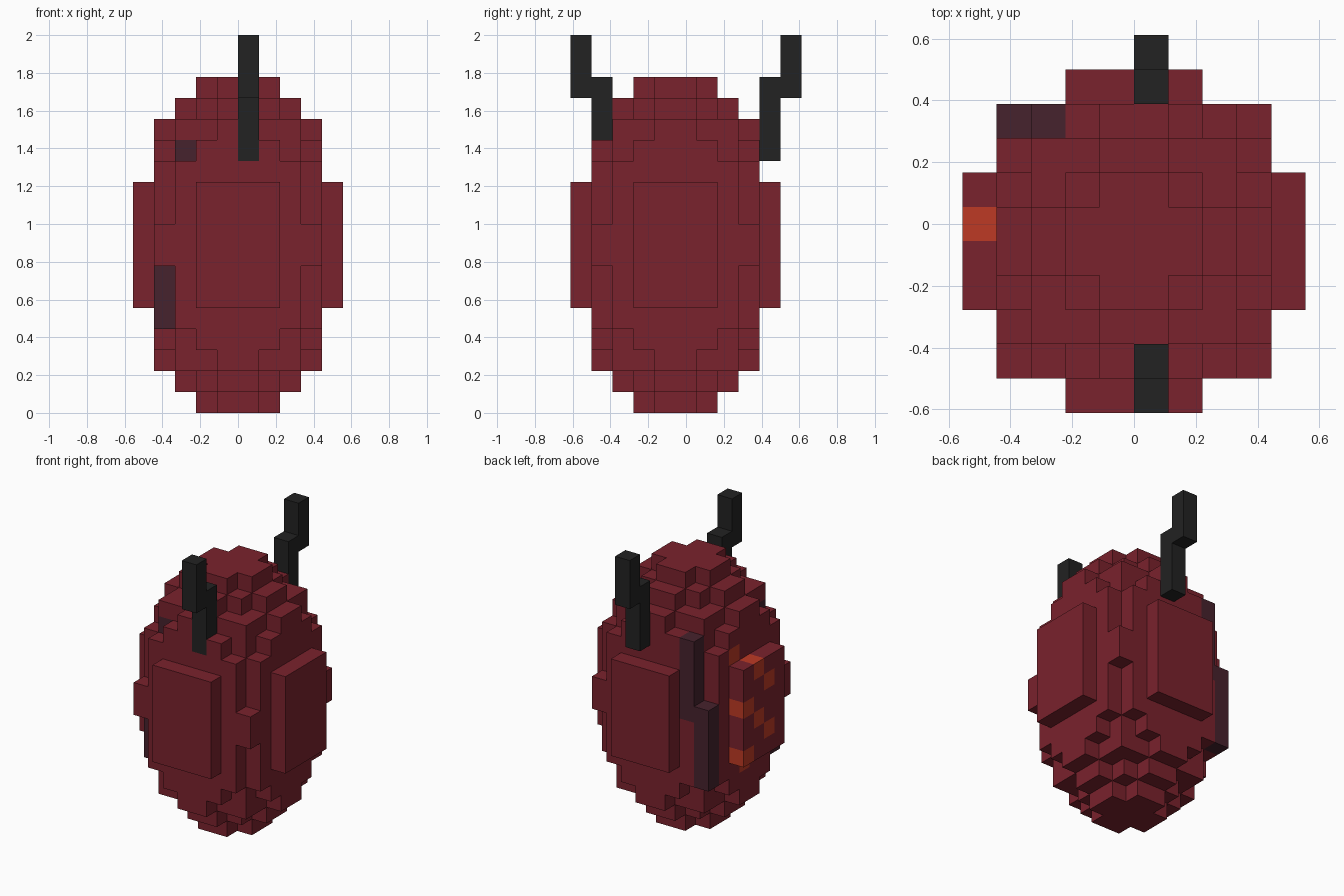
import bpy
import bmesh
from mathutils import Vector

cube = bpy.data.objects.get("Cube")
if cube:
    bpy.data.objects.remove(cube, do_unlink=True)

S = 1 / 9          # edge of one block
Y_OFF = -S / 2     # the egg sits half a block towards the front


def material(name, rgb):
    m = bpy.data.materials.new(name)
    m.use_nodes = True
    m.diffuse_color = (*rgb, 1)
    bsdf = m.node_tree.nodes["Principled BSDF"]
    bsdf.inputs["Base Color"].default_value = (*rgb, 1)
    bsdf.inputs["Roughness"].default_value = 0.9
    return m


RED = material("dark red", (0.195, 0.016, 0.026))
PURPLE = material("dusky purple", (0.061, 0.016, 0.026))
ORANGE = material("ember orange", (0.515, 0.042, 0.018))
BLACK = material("charcoal", (0.016, 0.016, 0.016))

# For each of the six directions: the four corners of that block face
SIDES = {
    (1, 0, 0): [(1, 0, 0), (1, 1, 0), (1, 1, 1), (1, 0, 1)],
    (-1, 0, 0): [(0, 1, 0), (0, 0, 0), (0, 0, 1), (0, 1, 1)],
    (0, 1, 0): [(1, 1, 0), (0, 1, 0), (0, 1, 1), (1, 1, 1)],
    (0, -1, 0): [(0, 0, 0), (1, 0, 0), (1, 0, 1), (0, 0, 1)],
    (0, 0, 1): [(0, 0, 1), (1, 0, 1), (1, 1, 1), (0, 1, 1)],
    (0, 0, -1): [(0, 1, 0), (1, 1, 0), (1, 0, 0), (0, 0, 0)],
}


def block_object(name, cells, mats, colour=lambda c: 0):
    """Skin a set of grid cells with their outer faces; colour(cell) picks the slot."""
    bm = bmesh.new()
    for c in sorted(cells):
        for n, corners in SIDES.items():
            if tuple(a + b for a, b in zip(c, n)) in cells:
                continue
            pts = [(Vector(c) + Vector(p)) * S + Vector((0, Y_OFF, 0)) for p in corners]
            bm.faces.new([bm.verts.new(p) for p in pts]).material_index = colour(c)
    bmesh.ops.remove_doubles(bm, verts=bm.verts, dist=1e-4)
    me = bpy.data.meshes.new(name)
    bm.to_mesh(me)
    bm.free()
    for m in mats:
        me.materials.append(m)
    ob = bpy.data.objects.new(name, me)
    bpy.context.collection.objects.link(ob)
    return ob


def box(xs, ys, zs):
    return {(x, y, z) for x in range(*xs) for y in range(*ys) for z in range(*zs)}


# Quarter outline of each layer: reach in y for each step out in x
half = [[2, 1], [3, 2, 1], [4, 3, 3, 1], [4, 4, 3, 2]] + [[4, 4, 4, 3]] * 3 + [[4] * 4]
layers = half + half[::-1]
shell = set()
for z, reach in enumerate(layers):
    for step, r in enumerate(reach):
        for x in (step, -1 - step):
            shell |= box((x, x + 1), (-r, r), (z, z + 1))

# Purple patches on the right side, two of them standing proud at the back corner
patches = box((-4, -3), (3, 4), (4, 9)) | box((-3, -2), (3, 4), (8, 13))
shell |= patches
patches |= box((-4, -3), (-3, -2), (4, 7)) | box((-3, -2), (-3, -2), (12, 13))
patches.add((-3, -3, 12))

# Glowing diagonal cracks that step down across the right side
cracks = set()
for top in (11, 8, 5):
    for i in range(3 if top > 5 else 2):
        for x in (-5, -4):
            cracks.add((x, 1 - i, top - i))


def tint(c):
    return 2 if c in cracks else 1 if c in patches else 0


# Horns: a lower post and an upper post stepped outwards
front_horn = box((0, 1), (-4, -3), (12, 16)) | box((0, 1), (-5, -4), (15, 18))
back_horn = box((0, 1), (4, 5), (12, 16)) | box((0, 1), (5, 6), (15, 18))

block_object("egg_shell", shell - front_horn, [RED, PURPLE, ORANGE], tint)
block_object("front_horn", front_horn, [BLACK])
block_object("back_horn", back_horn, [BLACK])

# Raised plate on each of the four sides
plates = {
    "front_plate": box((-2, 2), (-5, -4), (5, 11)),
    "back_plate": box((-2, 2), (4, 5), (5, 11)),
    "left_plate": box((4, 5), (-2, 2), (5, 11)),
    "right_plate": box((-5, -4), (-2, 2), (5, 11)),
}
for name, cells in plates.items():
    block_object(name, cells, [RED, PURPLE, ORANGE], tint)
